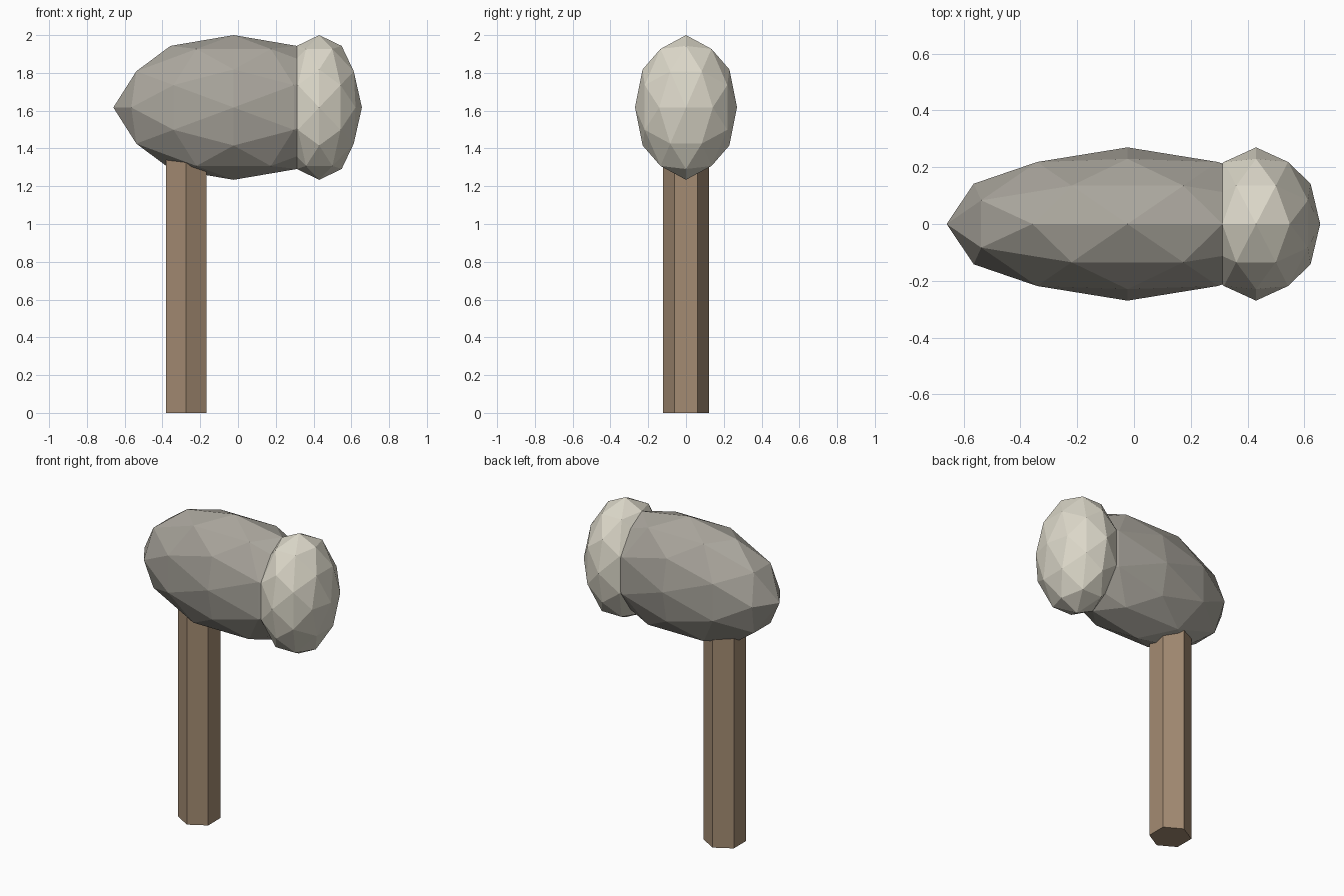
import bpy
import bmesh
from itertools import product
from mathutils import Vector

cube = bpy.data.objects.get("Cube")
if cube:
    bpy.data.objects.remove(cube, do_unlink=True)


def make_material(name, rgb):
    mat = bpy.data.materials.new(name)
    mat.use_nodes = True
    color = (*rgb, 1.0)
    mat.diffuse_color = color
    bsdf = mat.node_tree.nodes["Principled BSDF"]
    bsdf.inputs["Base Color"].default_value = color
    bsdf.inputs["Roughness"].default_value = 0.9
    return mat


def finish(name, bm, center, mat):
    bmesh.ops.recalc_face_normals(bm, faces=bm.faces)
    mesh = bpy.data.meshes.new(name)
    bm.to_mesh(mesh)
    bm.free()
    mesh.materials.append(mat)
    obj = bpy.data.objects.new(name, mesh)
    obj.location = center
    bpy.context.collection.objects.link(obj)
    return obj


def faceted_ellipsoid(name, center, radii, mat):
    """Once-subdivided icosahedron with a vertex on every axis."""
    corners = [(0.8507, 0.5257, 0), (1, 0, 0), (0.809, 0.309, 0.5)]
    points = set()
    for corner in corners:
        for shift in range(3):
            turned = corner[shift:] + corner[:shift]
            for signs in product((-1, 1), repeat=3):
                points.add(tuple(c * s for c, s in zip(turned, signs)))
    bm = bmesh.new()
    for p in sorted(points):
        bm.verts.new(p)
    bmesh.ops.convex_hull(bm, input=bm.verts)
    bmesh.ops.scale(bm, vec=Vector(radii), verts=bm.verts)
    return finish(name, bm, center, mat)


def hex_post(name, center, radius, height, mat):
    """Six-sided post with corners on the y axis."""
    bm = bmesh.new()
    bmesh.ops.create_cone(bm, cap_ends=True, segments=6, radius1=radius,
                          radius2=radius, depth=height)
    # Put a corner toward the front whichever way the primitive starts
    if max(v.co.y for v in bm.verts) < radius * 0.95:
        for v in bm.verts:
            v.co.x, v.co.y = -v.co.y, v.co.x
    return finish(name, bm, center, mat)


stone = make_material("grey stone", (0.40, 0.38, 0.335))
pale_stone = make_material("pale stone", (0.71, 0.68, 0.58))
wood = make_material("brown wood", (0.37, 0.26, 0.17))

# Head: long stone body with a pale striking face on its left end
faceted_ellipsoid("hammer_head", (-0.023, 0, 1.617), (0.637, 0.27, 0.383), stone)
faceted_ellipsoid("striking_face", (0.43, 0, 1.617), (0.226, 0.27, 0.383), pale_stone)

# Handle: runs up into the head
hex_post("handle", (-0.274, 0, 0.75), 0.123, 1.5, wood)
